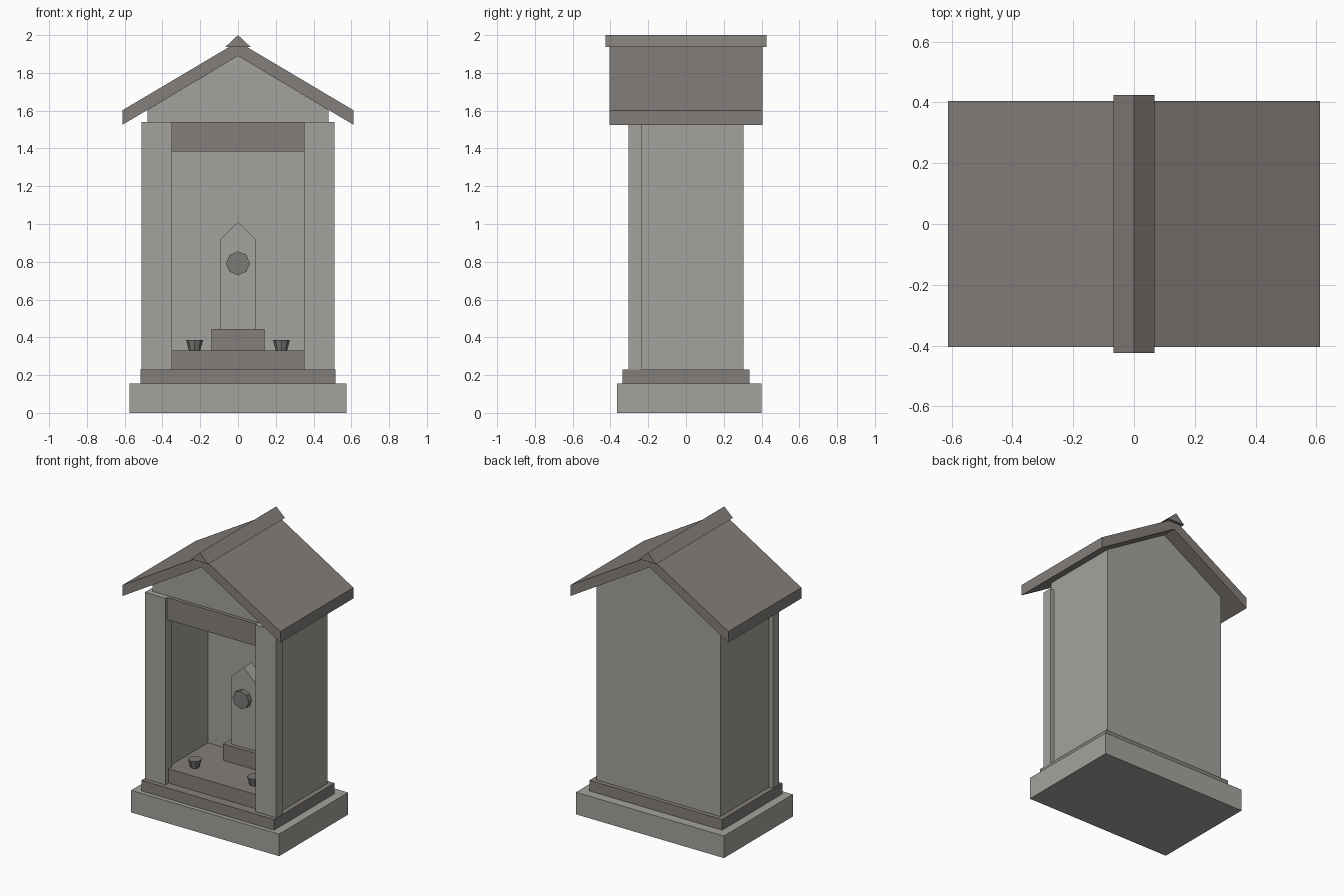
import bpy, math

cube = bpy.data.objects.get("Cube")
if cube:
    bpy.data.objects.remove(cube)


def make_material(name, rgb):
    m = bpy.data.materials.new(name)
    m.use_nodes = True
    m.diffuse_color = (*rgb, 1)
    m.node_tree.nodes["Principled BSDF"].inputs["Base Color"].default_value = (*rgb, 1)
    return m


light = make_material("light stone", (0.37, 0.365, 0.34))
dark = make_material("dark stone", (0.23, 0.212, 0.197))
metal = make_material("grey metal", (0.2, 0.197, 0.185))


def prism(name, profile, y0, y1, mat):
    """Extrude an x-z profile, listed counter-clockwise from the front, along y."""
    n = len(profile)
    verts = [(x, y, z) for y in (y0, y1) for x, z in profile]
    faces = [tuple(range(n)), tuple(reversed(range(n, 2 * n)))]
    faces += [(i, i + n, (i + 1) % n + n, (i + 1) % n) for i in range(n)]
    mesh = bpy.data.meshes.new(name)
    mesh.from_pydata(verts, [], faces)
    mesh.materials.append(mat)
    ob = bpy.data.objects.new(name, mesh)
    bpy.context.collection.objects.link(ob)
    return ob


def box(name, x0, x1, y0, y1, z0, z1, mat):
    return prism(name, [(x0, z0), (x1, z0), (x1, z1), (x0, z1)], y0, y1, mat)


def gabled(half, bottom, eave, apex):
    return [(-half, bottom), (half, bottom), (half, eave), (0, apex), (-half, eave)]


# Stepped base and floor
box("base_slab", -0.575, 0.575, -0.365, 0.4, 0, 0.155, light)
box("base_step", -0.515, 0.515, -0.335, 0.335, 0.155, 0.23, dark)
box("inner_floor", -0.37, 0.37, -0.27, 0.195, 0.23, 0.33, dark)

# Walls, gable and front frame
prism("back_wall", gabled(0.48, 0.23, 1.603, 1.89), 0.195, 0.305, light)
prism("gable", gabled(0.48, 1.54, 1.603, 1.89), -0.265, 0.195, light)
for side, s in (("left", 1), ("right", -1)):
    xs = sorted((s * 0.37, s * 0.48))
    box(side + "_wall", *xs, -0.235, 0.195, 0.23, 1.54, light)
    xs = sorted((s * 0.35, s * 0.51))
    box(side + "_pillar", *xs, -0.305, -0.235, 0.23, 1.54, light)
box("lintel", -0.35, 0.35, -0.29, -0.235, 1.385, 1.54, dark)

# Roof and ridge cap
prism("roof", [(-0.612, 1.525), (0, 1.89), (0.612, 1.525),
               (0.612, 1.602), (0, 1.965), (-0.612, 1.602)], -0.405, 0.405, dark)
prism("ridge_cap", [(-0.067, 1.937), (0.067, 1.937), (0, 2)], -0.425, 0.425, dark)

# Tablet on its pedestal
box("pedestal", -0.14, 0.14, 0.035, 0.18, 0.33, 0.445, dark)
prism("tablet", gabled(0.093, 0.445, 0.92, 1.01), 0.063, 0.15, light)
disc = [(0.063 * math.cos(i * math.pi / 4), 0.792 + 0.063 * math.sin(i * math.pi / 4))
        for i in range(8)]
prism("round_medallion", disc, 0.03, 0.063, metal)

# Offering cups
for side, s in (("left", 1), ("right", -1)):
    bpy.ops.mesh.primitive_cone_add(vertices=8, radius1=0.03, radius2=0.045, depth=0.057,
                                    location=(s * 0.23, -0.15, 0.358))
    cup = bpy.context.object
    cup.name = side + "_cup"
    cup.data.materials.append(metal)
